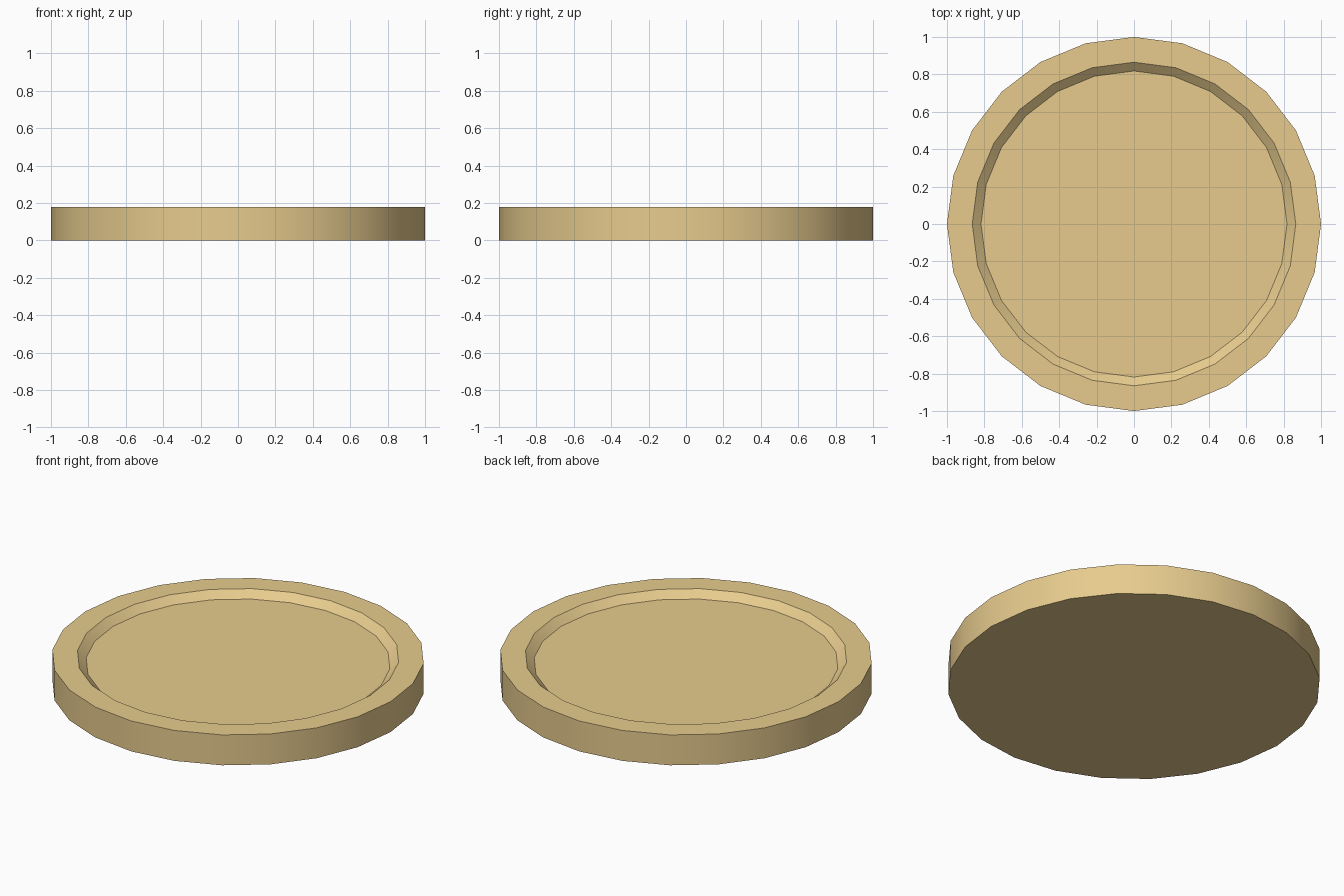
import bpy, bmesh
from math import cos, sin, tau, radians

if "Cube" in bpy.data.objects:
    bpy.data.objects.remove(bpy.data.objects["Cube"])

SIDES = 24
# radius, height: bottom edge, outer top edge, recess lip, recess floor
PROFILE = [(1.0, 0.0), (1.0, 0.18), (0.865, 0.18), (0.818, 0.14)]

# Dish: profile swept around z, closed by a base and a floor face
bm = bmesh.new()
rings = [[bm.verts.new((r * cos(tau * i / SIDES), r * sin(tau * i / SIDES), z))
          for i in range(SIDES)] for r, z in PROFILE]
for low, high in zip(rings, rings[1:]):
    for i in range(SIDES):
        j = (i + 1) % SIDES
        bm.faces.new((low[i], low[j], high[j], high[i]))
bm.faces.new(rings[0][::-1])
bm.faces.new(rings[-1])

mesh = bpy.data.meshes.new("round_tray")
bm.to_mesh(mesh)
bm.free()
tray = bpy.data.objects.new("round_tray", mesh)
bpy.context.collection.objects.link(tray)

# Tan colour
mat = bpy.data.materials.new("tan")
mat.diffuse_color = (0.8, 0.6, 0.27, 1)
mat.use_nodes = True
mat.node_tree.nodes["Principled BSDF"].inputs["Base Color"].default_value = mat.diffuse_color
mesh.materials.append(mat)

# Smooth walls with sharp rims
bpy.context.view_layer.objects.active = tray
tray.select_set(True)
bpy.ops.object.shade_smooth_by_angle(angle=radians(30))
